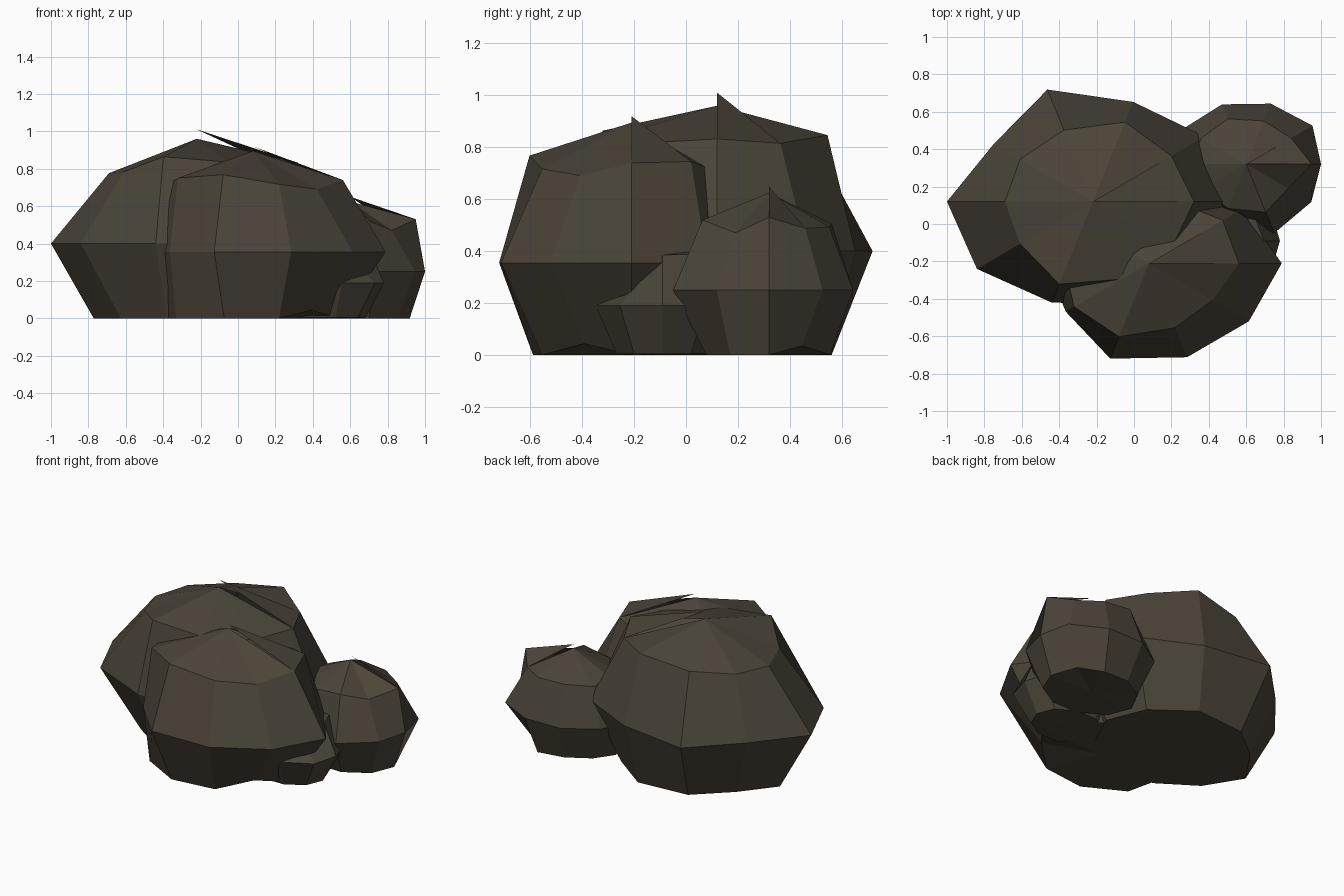
import bpy, bmesh, math

if "Cube" in bpy.data.objects:
    bpy.data.objects.remove(bpy.data.objects["Cube"])

stone = bpy.data.materials.new("dark_brown_stone")
stone.diffuse_color = (0.07, 0.058, 0.04, 1)
stone.use_nodes = True
stone.node_tree.nodes["Principled BSDF"].inputs["Base Color"].default_value = stone.diffuse_color
SEG = 10
SQUASH = 0.8          # depth and height relative to width


def rock(name, centre, upper, equator, lower, peak, tip_drop):
    """Ten-sided lumpy ball; radii run counter-clockwise from +x; base cut at z = 0."""
    bm = bmesh.new()

    def ring(radii, lat):
        out = []
        for i, r in enumerate(radii):
            a = 2 * math.pi * i / SEG
            out.append(bm.verts.new((
                centre[0] + r * math.cos(lat) * math.cos(a),
                centre[1] + r * math.cos(lat) * math.sin(a) * SQUASH,
                max(0, centre[2] + r * math.sin(lat) * SQUASH))))
        return out

    up, mid, low = ring(upper, math.pi / 4), ring(equator, 0), ring(lower, -math.pi / 4)
    # main tip, a splintered higher tip used by one facet, and the base centre
    tip = bm.verts.new((centre[0], centre[1], peak - tip_drop))
    splinter = bm.verts.new((centre[0], centre[1], peak))
    base = bm.verts.new((centre[0], centre[1], 0))
    for i in range(SEG):
        j = (i + 1) % SEG
        bm.faces.new((low[j], low[i], base))
        bm.faces.new((low[i], low[j], mid[j], mid[i]))
        bm.faces.new((mid[i], mid[j], up[j], up[i]))
        bm.faces.new((up[i], up[j], splinter if i == 0 else tip))
    mesh = bpy.data.meshes.new(name)
    bm.to_mesh(mesh)
    bm.free()
    mesh.materials.append(stone)
    bpy.context.collection.objects.link(bpy.data.objects.new(name, mesh))


rock("large_rock", (-0.22, 0.12, 0.40),
     [.764, .734, .79, .71, .68, .665, .68, .82, .77, .74],
     [.74, .74, .70, .787, .655, .78, .766, .71, .72, .72],
     [.76, .76, .82, .77, .69, .78, .71, .74, .74, .74], 1.01, 0.05)
rock("front_rock", (0.08, -0.21, 0.355),
     [.68, .69, .62, .64, .64, .64, .70, .73, .64, .594],
     [.71, .62, .62, .65, .62, .55, .55, .67, .66, .66],
     [.65, .62, .64, .64, .65, .66, .72, .705, .64, .55], 0.92, 0.025)
rock("side_rock", (0.60, 0.32, 0.25),
     [.495, .42, .43, .45, .42, .42, .41, .44, .477, .39],
     [.40, .438, .425, .42, .41, .42, .41, .42, .485, .43],
     [.45, .38, .44, .42, .42, .44, .44, .44, .45, .45], 0.65, 0.025)
rock("small_rock", (0.45, -0.09, 0.19),
     [.345, .35, .33, .33, .33, .33, .30, .25, .22, .24],
     [.33, .35, .30, .33, .33, .33, .33, .33, .34, .35],
     [.33] * SEG, 0.44, 0.01)
